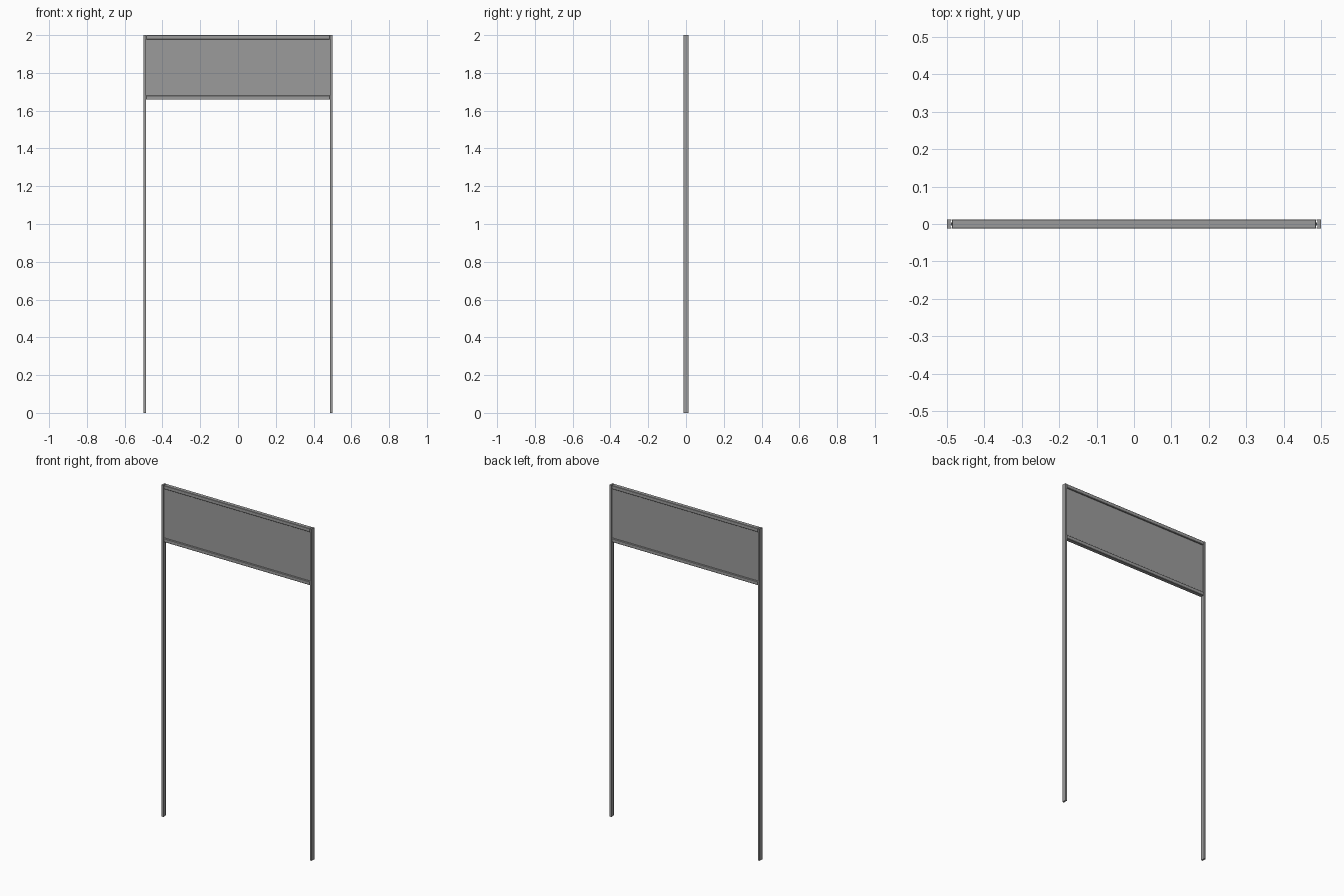
import bpy, bmesh

if "Cube" in bpy.data.objects:
    bpy.data.objects.remove(bpy.data.objects["Cube"])

# Dark grey finish shared by every part
dark = bpy.data.materials.new("dark_grey")
dark.diffuse_color = (0.33, 0.33, 0.33, 1)
dark.use_nodes = True
dark.node_tree.nodes["Principled BSDF"].inputs["Base Color"].default_value = dark.diffuse_color


def prism(name, profile, axis, start, end):
    """Extrude a closed 2D profile along x (y,z points) or z (x,y points)."""
    bm = bmesh.new()
    if axis == 'X':
        verts = [bm.verts.new((start, a, b)) for a, b in profile]
        step = (end - start, 0, 0)
    else:
        verts = [bm.verts.new((a, b, start)) for a, b in profile]
        step = (0, 0, end - start)
    face = bm.faces.new(verts)
    ext = bmesh.ops.extrude_face_region(bm, geom=[face], use_keep_orig=True)
    bmesh.ops.translate(bm, vec=step,
                        verts=[v for v in ext['geom'] if isinstance(v, bmesh.types.BMVert)])
    bmesh.ops.recalc_face_normals(bm, faces=bm.faces)
    mesh = bpy.data.meshes.new(name)
    bm.to_mesh(mesh)
    bm.free()
    mesh.materials.append(dark)
    obj = bpy.data.objects.new(name, mesh)
    bpy.context.collection.objects.link(obj)
    return obj


def rect(a0, a1, b0, b1):
    return [(a0, b0), (a1, b0), (a1, b1), (a0, b1)]


D = 0.0125      # half depth of the frame
INNER = 0.488   # inner face of the side rails

# Side rails, with a shallow guide groove facing inwards
for side, s in (("left", -1), ("right", 1)):
    profile = [(0.5, -D), (0.5, D), (INNER, D), (INNER, 0.009),
               (0.490, 0.009), (0.490, -0.009), (INNER, -0.009), (INNER, -D)]
    prism(side + "_rail", [(s * x, y) for x, y in profile], 'Z', 0, 2)

# Head rail and bottom bar, bevelled along the edges
for name, z0, z1 in (("head_rail", 1.978, 2.0), ("bottom_bar", 1.658, 1.68)):
    bar = prism(name, rect(-D, D, z0, z1), 'X', -0.487, 0.487)
    bevel = bar.modifiers.new("edge_bevel", 'BEVEL')
    bevel.width = 0.002
    bevel.segments = 1

# Sheet hanging between the bars, its edges running in the guide grooves
prism("screen_sheet", rect(-0.004, 0.004, 1.67, 1.99), 'X', -0.4895, 0.4895)
